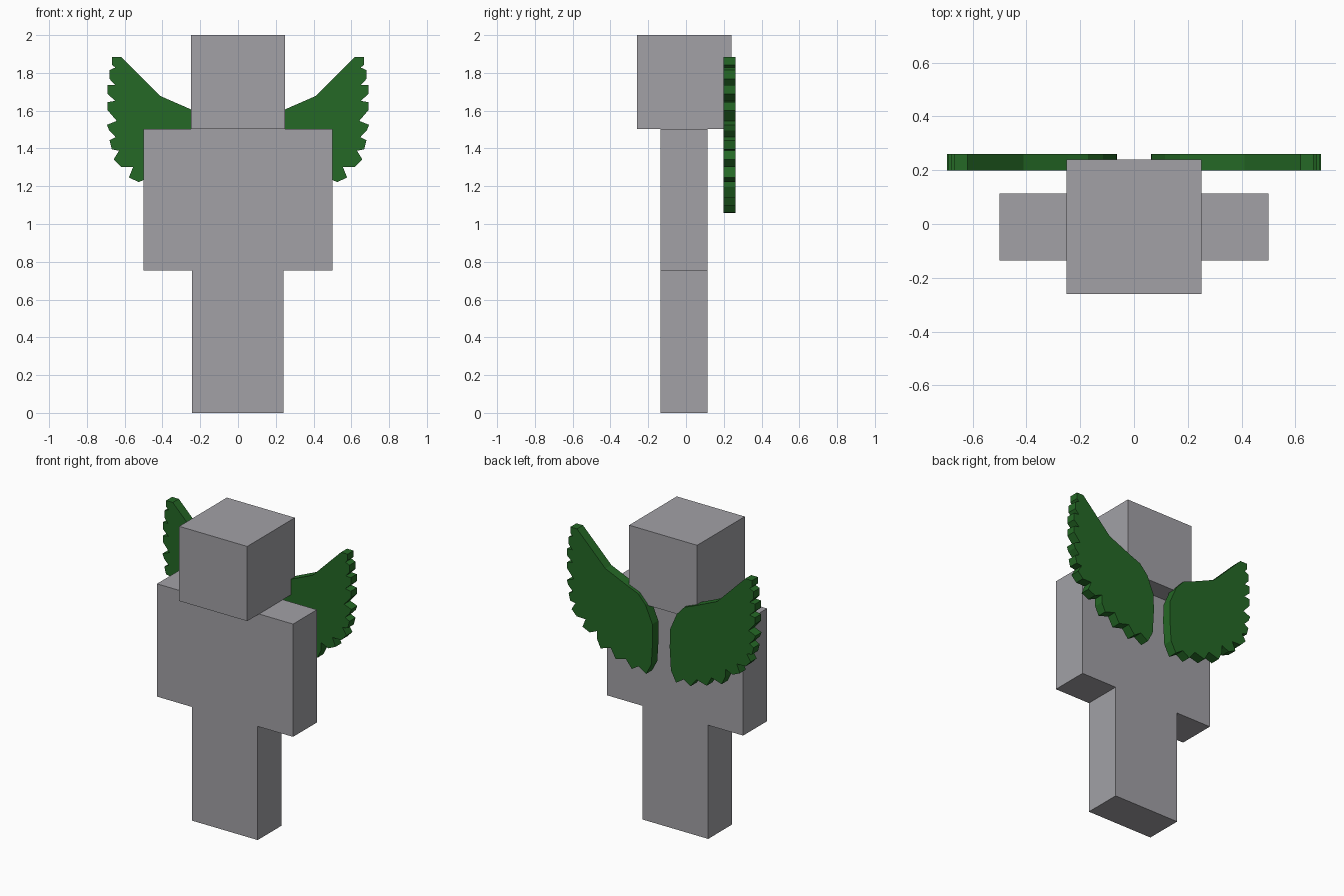
import bpy, bmesh


def material(name, rgb):
    m = bpy.data.materials.new(name)
    m.diffuse_color = (*rgb, 1)
    return m


GREY = material("stone_grey", (0.36, 0.355, 0.38))
GREEN = material("leaf_green", (0.018, 0.14, 0.019))


def finish(name, bm, mat):
    bmesh.ops.recalc_face_normals(bm, faces=bm.faces)
    mesh = bpy.data.meshes.new(name)
    bm.to_mesh(mesh)
    bm.free()
    mesh.materials.append(mat)
    ob = bpy.data.objects.new(name, mesh)
    bpy.context.collection.objects.link(ob)
    return ob


def box(name, lo, hi, mat):
    bm = bmesh.new()
    bmesh.ops.create_cube(bm, size=1)
    for v in bm.verts:
        v.co = [(a + b) / 2 + c * (b - a) for a, b, c in zip(lo, hi, v.co)]
    return finish(name, bm, mat)


# Blocky figure
box("legs", (-0.243, -0.136, 0), (0.24, 0.114, 0.755), GREY)
box("torso_and_arms", (-0.5, -0.136, 0.755), (0.5, 0.114, 1.504), GREY)
box("head", (-0.25, -0.26, 1.504), (0.25, 0.24, 2), GREY)

# Feathered wing outline (x, z): top edge, feather tips down the side, inner edge
WING = [
    (0.245, 1.605), (0.41, 1.677), (0.618, 1.885), (0.667, 1.885),
    (0.667, 1.843), (0.65, 1.828), (0.68, 1.815), (0.68, 1.768),
    (0.652, 1.737), (0.69, 1.735), (0.69, 1.688), (0.65, 1.652),
    (0.69, 1.645), (0.69, 1.602), (0.642, 1.546), (0.694, 1.525),
    (0.682, 1.495), (0.648, 1.46), (0.68, 1.443), (0.668, 1.395),
    (0.63, 1.388), (0.658, 1.342), (0.62, 1.303), (0.555, 1.302),
    (0.578, 1.246), (0.525, 1.222), (0.472, 1.245), (0.472, 1.195),
    (0.445, 1.138), (0.37, 1.16), (0.335, 1.098), (0.26, 1.118),
    (0.215, 1.062), (0.165, 1.094), (0.11, 1.058), (0.072, 1.13),
    (0.063, 1.28), (0.065, 1.4), (0.115, 1.515), (0.17, 1.575),
]


def wing(name, side):
    bm = bmesh.new()
    face = bm.faces.new([bm.verts.new((side * x, 0.198, z)) for x, z in WING])
    ext = bmesh.ops.extrude_face_region(bm, geom=[face], use_keep_orig=True)
    for v in ext["geom"]:
        if isinstance(v, bmesh.types.BMVert):
            v.co.y = 0.261
    return finish(name, bm, GREEN)


wing("right_wing", 1)
wing("left_wing", -1)
